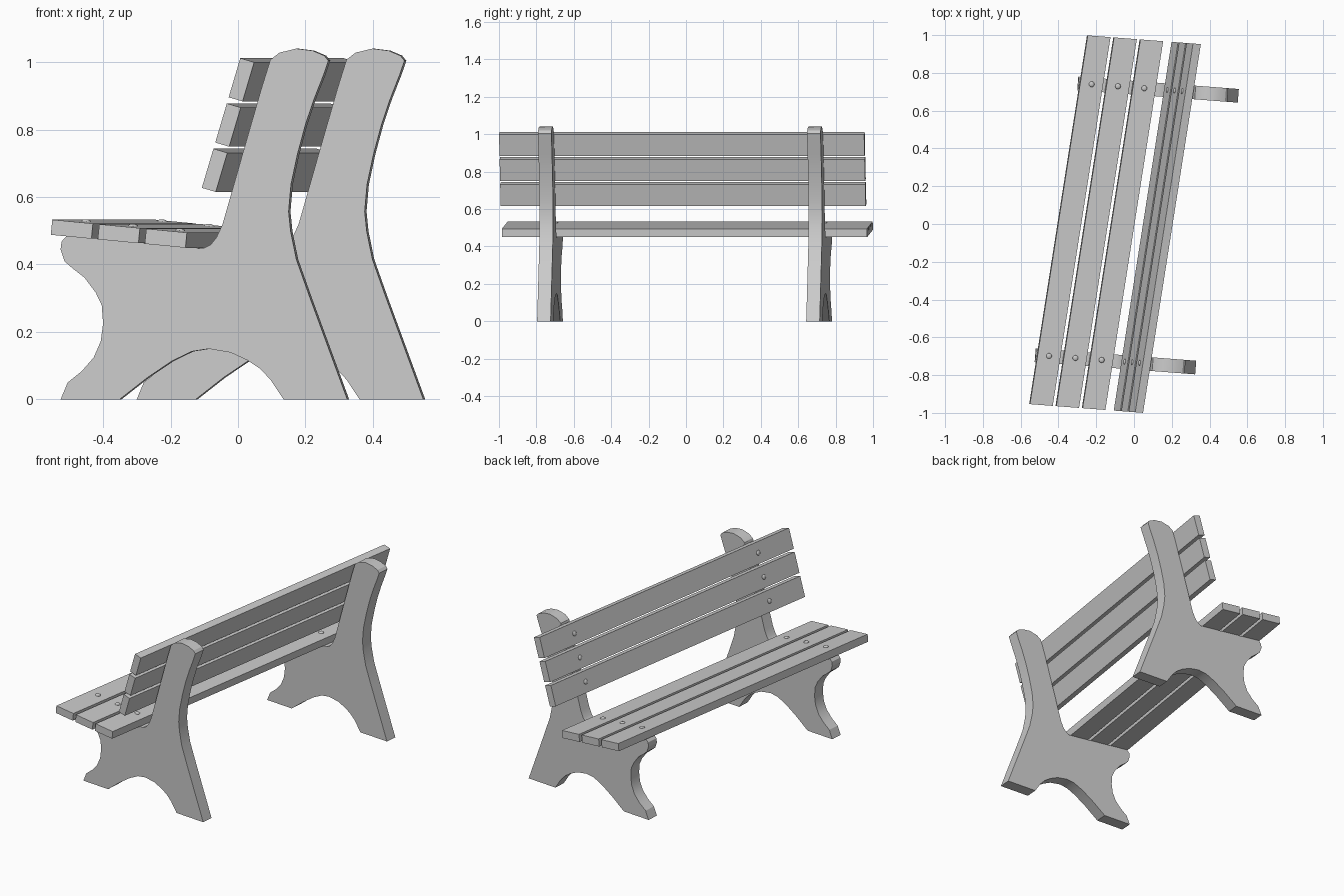
import bpy
import bmesh
import math
from mathutils import Vector

cube = bpy.data.objects.get("Cube")
if cube:
    bpy.data.objects.remove(cube, do_unlink=True)

# One plain grey for the whole bench
grey = bpy.data.materials.new("plain_grey")
grey.use_nodes = True
colour = (0.6, 0.6, 0.6, 1)
grey.diffuse_color = colour
grey.node_tree.nodes["Principled BSDF"].inputs["Base Color"].default_value = colour

SKEW = 0.077                          # the bench is turned a little about z
LENGTH = Vector((0.306, 1.952, 0))    # run of each plank, end to end
THICKNESS = Vector((SKEW, 1, 0)) * 0.072
BOLT_STATIONS = (0.133, 0.87)         # fractions along a plank


def skewed(x, z, start_y):
    """Place a profile point on the turned cross-section plane."""
    return Vector((x, start_y - SKEW * x, z))


def finish(bm, name):
    bmesh.ops.recalc_face_normals(bm, faces=bm.faces)
    mesh = bpy.data.meshes.new(name)
    bm.to_mesh(mesh)
    bm.free()
    mesh.materials.append(grey)
    obj = bpy.data.objects.new(name, mesh)
    bpy.context.collection.objects.link(obj)
    return obj


def smooth(obj, degrees):
    bpy.ops.object.select_all(action="DESELECT")
    obj.select_set(True)
    bpy.context.view_layer.objects.active = obj
    bpy.ops.object.shade_smooth_by_angle(angle=math.radians(degrees))


def prism(name, points, sweep):
    """Extrude a closed outline along the sweep vector."""
    bm = bmesh.new()
    face = bm.faces.new([bm.verts.new(p) for p in points])
    result = bmesh.ops.extrude_face_region(bm, geom=[face], use_keep_orig=True)
    moved = [v for v in result["geom"] if isinstance(v, bmesh.types.BMVert)]
    bmesh.ops.translate(bm, verts=moved, vec=sweep)
    return finish(bm, name)


def bolt(name, centre, normal):
    """Shallow domed bolt head."""
    bm = bmesh.new()
    bmesh.ops.create_uvsphere(bm, u_segments=12, v_segments=8, radius=0.015)
    bmesh.ops.scale(bm, verts=bm.verts, vec=(1, 1, 0.45))
    turn = Vector((0, 0, 1)).rotation_difference(normal).to_matrix()
    bmesh.ops.rotate(bm, verts=bm.verts, matrix=turn)
    bmesh.ops.translate(bm, verts=bm.verts, vec=centre)
    smooth(finish(bm, name), 60)


def plank_set(name, origin, degrees, depth):
    """Three parallel planks with a bolt over each end frame."""
    width, pitch, start_y = 0.121, 0.14, -0.996
    angle = math.radians(degrees)
    along = Vector((math.cos(angle), math.sin(angle)))
    out = Vector((-along.y, along.x))
    for i in range(3):
        a = Vector(origin) + along * pitch * i
        b = a + along * width
        corners = (a, b, b + out * depth, a + out * depth)
        prism(f"{name}_plank_{i + 1}",
              [skewed(c.x, c.y, start_y) for c in corners], LENGTH)
        mid = (a + b) / 2 + out * depth
        normal = Vector((out.x, -SKEW * out.x, out.y)).normalized()
        for side, station in zip(("right", "left"), BOLT_STATIONS):
            centre = skewed(mid.x, mid.y, start_y) + LENGTH * station
            bolt(f"{name}_bolt_{side}_{i + 1}", centre, normal)


# End frame outline, from the front foot up, over the back and under the arch
front_edge = [(-.526, 0), (-.505, .05), (-.464, .083), (-.428, .124),
              (-.407, .172), (-.4, .225), (-.404, .279), (-.422, .317),
              (-.455, .361), (-.49, .388), (-.514, .409), (-.526, .444),
              (-.523, .468), (-.508, .485)]
seat_and_back = [(-.144, .45), (-.105, .447), (-.081, .459), (-.064, .48),
                 (-.046, .519), (.013, .726), (.07, .924), (.096, 1.007)]
crown = [(.123, 1.028), (.173, 1.04), (.221, 1.034), (.256, 1.019), (.268, 1.004)]
rear_edge = [(.254, .963), (.225, .889), (.2, .815), (.176, .726), (.157, .637),
             (.15, .557), (.156, .498), (.173, .415), (.212, .305), (.324, 0)]
arch = [(.135, 0), (.096, .059), (.064, .092), (.028, .116), (-.022, .139),
        (-.087, .15), (-.138, .142), (-.197, .113), (-.268, .065), (-.351, 0)]
outline = front_edge + seat_and_back + crown + rear_edge + arch

frame_gap = LENGTH * (BOLT_STATIONS[1] - BOLT_STATIONS[0])
for side, offset in (("right", Vector()), ("left", frame_gap)):
    points = [skewed(x, z, -0.771) + offset for x, z in outline]
    smooth(prism(f"end_frame_{side}", points, THICKNESS), 25)

# Seat slopes gently down to the rear, the backrest leans back
plank_set("seat", (-0.555, 0.488), -5.5, 0.045)
plank_set("backrest", (-0.066, 0.615), 73.5, 0.043)
